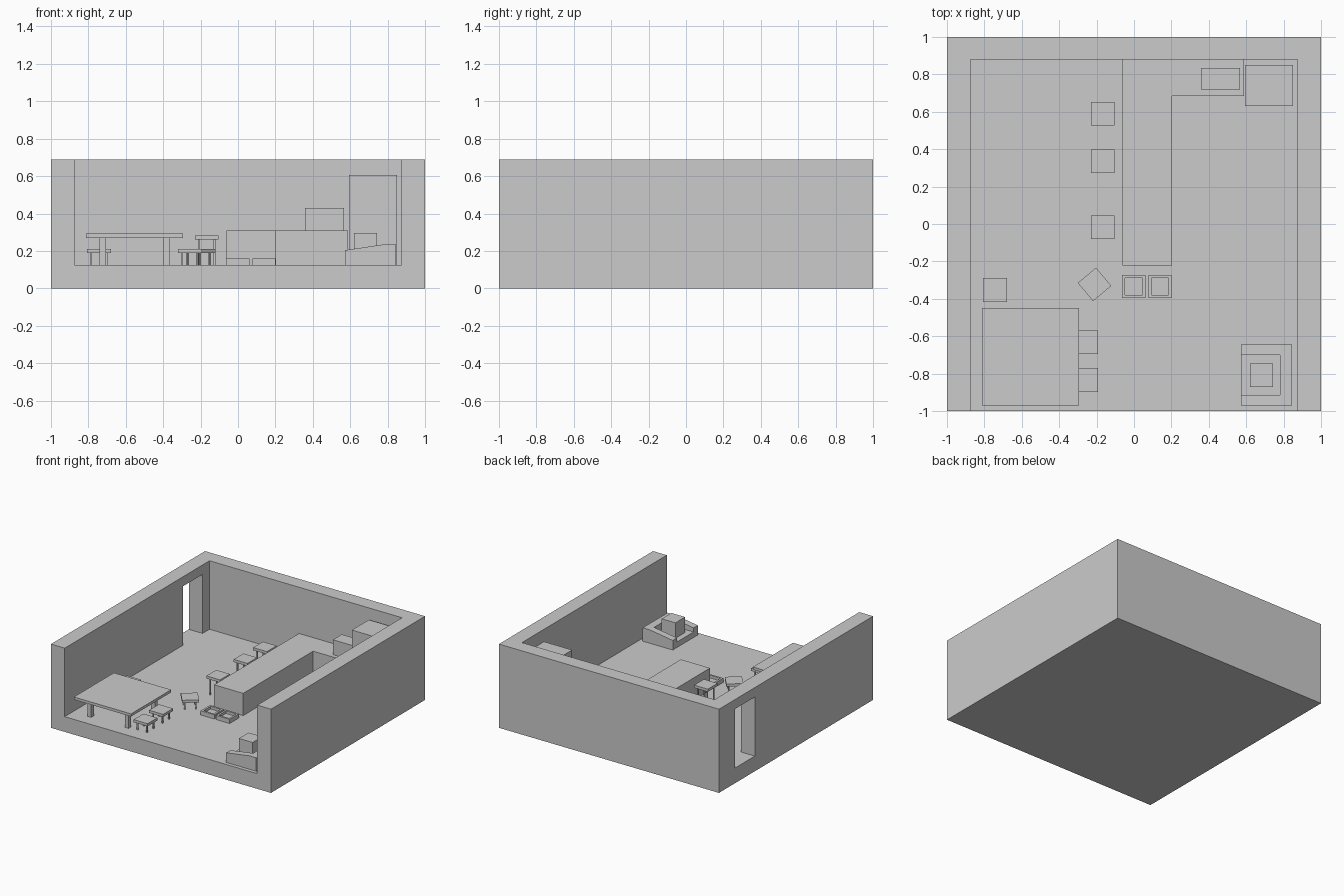
import bpy, bmesh, math
from mathutils import Matrix, Vector

if "Cube" in bpy.data.objects:
    bpy.data.objects.remove(bpy.data.objects["Cube"])

FLOOR = 0.125


def add_box(bm, lo, hi):
    lo, hi = Vector(lo), Vector(hi)
    m = Matrix.Translation((lo + hi) / 2) @ Matrix.Diagonal((*(hi - lo), 1))
    return bmesh.ops.create_cube(bm, size=1, matrix=m)["verts"]


def finish(name, bm, location=(0, 0, 0), angle=0):
    bmesh.ops.recalc_face_normals(bm, faces=bm.faces)
    mesh = bpy.data.meshes.new(name)
    bm.to_mesh(mesh)
    bm.free()
    ob = bpy.data.objects.new(name, mesh)
    ob.location = location
    ob.rotation_euler.z = angle
    bpy.context.collection.objects.link(ob)
    return ob


def box(name, lo, hi):
    bm = bmesh.new()
    add_box(bm, lo, hi)
    return finish(name, bm)


def prism(name, points, axis, depth):
    """Extrude a flat outline along an axis vector."""
    bm = bmesh.new()
    face = bm.faces.new([bm.verts.new(p) for p in points])
    ext = bmesh.ops.extrude_face_region(bm, geom=[face])["geom"]
    moved = [g for g in ext if isinstance(g, bmesh.types.BMVert)]
    bmesh.ops.translate(bm, verts=moved, vec=Vector(axis) * depth)
    # the extrude keeps the starting face as the other cap
    return finish(name, bm)


def carve(ob, lo, hi):
    cutter = box("cutter", lo, hi)
    cutter.hide_render = True
    mod = ob.modifiers.new("carve", "BOOLEAN")
    mod.operation, mod.solver, mod.object = "DIFFERENCE", "EXACT", cutter
    bpy.context.view_layer.objects.active = ob
    bpy.ops.object.modifier_apply(modifier=mod.name)
    bpy.data.objects.remove(cutter)


def legged(name, center, size, top, thick, leg, spread, angle=0):
    """Square slab on four square legs, used for stools and the table."""
    bm = bmesh.new()
    w, d = size[0] / 2, size[1] / 2
    add_box(bm, (-w, -d, top - thick), (w, d, top))
    for sx in (-1, 1):
        for sy in (-1, 1):
            x, y = sx * spread, sy * spread
            add_box(bm, (x - leg / 2, y - leg / 2, FLOOR),
                    (x + leg / 2, y + leg / 2, top - thick))
    return finish(name, bm, (*center, 0), angle)


# Room shell: floor and three walls, open at the front, doorway on the left
room = box("room_shell", (-1, -1, 0), (1, 1, 0.688))
carve(room, (-0.875, -1.2, FLOOR), (0.875, 0.88, 0.9))
carve(room, (-1.1, 0.535, FLOOR), (-0.8, 0.79, 0.61))

# L-shaped kitchen counter
prism("counter", [(x, y, FLOOR) for x, y in (
    (-0.062, -0.223), (0.203, -0.223), (0.203, 0.685),
    (0.588, 0.685), (0.588, 0.88), (-0.062, 0.88))], (0, 0, 1), 0.183)

# Appliances
box("countertop_oven", (0.358, 0.72, 0.308), (0.568, 0.835, 0.43))
box("refrigerator", (0.594, 0.63, FLOOR), (0.85, 0.85, 0.607))

# Tall stools along the counter
for i, y in enumerate((-0.018, 0.336, 0.59)):
    legged(f"bar_stool_{i + 1}", (-0.168, y), (0.125, 0.127),
           0.282, 0.022, 0.01, 0.042)

# Dining table with low stools around it
legged("dining_table", (-0.553, -0.71), (0.52, 0.52), 0.292, 0.022, 0.033, 0.17)
for i, (x, y, a) in enumerate(((-0.743, -0.353, 0), (-0.257, -0.632, 0),
                               (-0.257, -0.834, 0), (-0.211, -0.323, 40))):
    legged(f"low_stool_{i + 1}", (x, y), (0.127, 0.127),
           0.21, 0.022, 0.01, 0.042, math.radians(a))

# Pair of square feeding trays with recessed wells
for i, x in enumerate((-0.001, 0.139)):
    bm = bmesh.new()
    add_box(bm, (x - 0.062, -0.395, FLOOR), (x + 0.062, -0.273, 0.16))
    bm.normal_update()
    top = max(bm.faces, key=lambda f: f.calc_center_median().z)
    bmesh.ops.inset_region(bm, faces=[top], thickness=0.022)
    ext = bmesh.ops.extrude_face_region(bm, geom=[top])["geom"]
    bmesh.ops.delete(bm, geom=[top], context="FACES_ONLY")
    moved = [g for g in ext if isinstance(g, bmesh.types.BMVert)]
    bmesh.ops.translate(bm, verts=moved, vec=(0, 0, -0.022))
    finish(f"feeding_tray_{i + 1}", bm)

# Armchair facing left: sloped body carved down to the seat, cube on top
chair = prism("armchair", [(x, -0.97, z) for x, z in (
    (0.572, FLOOR), (0.845, FLOOR), (0.845, 0.235),
    (0.78, 0.235), (0.572, 0.204))], (0, 1, 0), 0.325)
carve(chair, (0.5, -0.915, 0.17), (0.78, -0.7, 0.4))
box("seat_cube", (0.619, -0.872, 0.17), (0.744, -0.747, 0.297))
